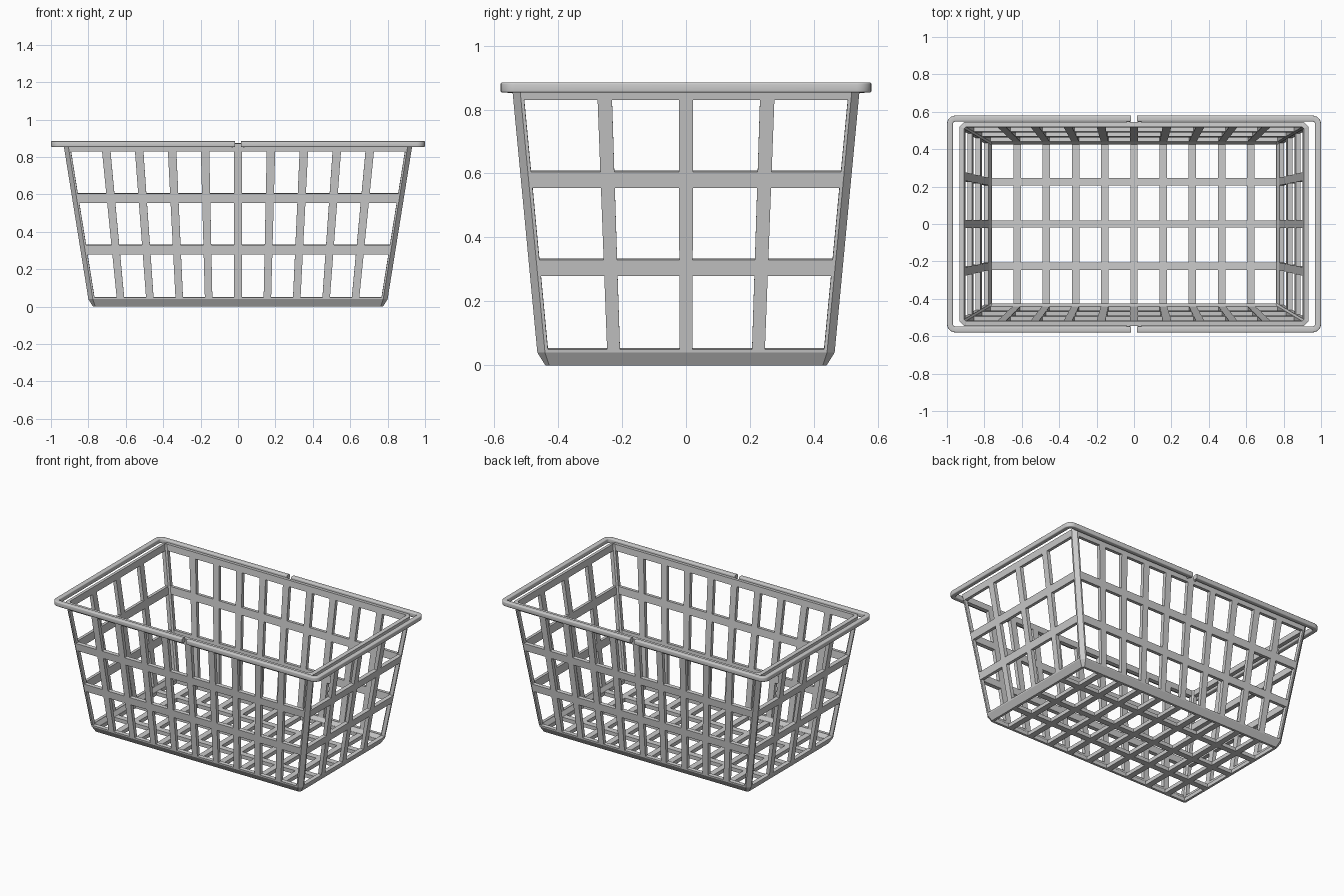
import bpy, bmesh, math
from mathutils import Vector

if "Cube" in bpy.data.objects:
    bpy.data.objects.remove(bpy.data.objects["Cube"])

X_SLATS = [i * 0.156 for i in range(-4, 5)]
Y_SLATS = [-0.225, 0, 0.225]


def breaks(half, slats, z):
    # lattice lines along one axis: chamfer, post strip, slats, post strip, chamfer
    s = 1 + 0.155 * z
    c, w = (0.012, 0.004) if z == 0 else (0.024, 0.01)
    mid = [(p + d) * s for p in slats for d in (-0.02, 0.02)]
    return [-half, -half + c, -half + c + w] + mid + [half - c - w, half - c, half]


def finish(name, bm):
    me = bpy.data.meshes.new(name)
    bm.to_mesh(me)
    bm.free()
    ob = bpy.data.objects.new(name, me)
    bpy.context.collection.objects.link(ob)
    return ob


def wall(z):
    t = (z - 0.04) / 0.81
    return 0.80 + 0.13 * t, 0.465 + 0.077 * t


# lattice basket: floor grid plus tapered walls, thickened inward
bm = bmesh.new()
heights = [0, 0.04, 0.05, 0.28, 0.33, 0.555, 0.605, 0.83, 0.872]
band = [True, True, False, True, False, True, False, True]
lines = []
for z in heights:
    a, b = (0.775, 0.44) if z == 0 else wall(z)
    lines.append((breaks(a, X_SLATS, z), breaks(b, Y_SLATS, z)))
nx, ny = len(lines[0][0]), len(lines[0][1])
cache = {}


def vert(i, j, k):
    if (i, j, k) not in cache:
        cache[i, j, k] = bm.verts.new((lines[k][0][i], lines[k][1][j], heights[k]))
    return cache[i, j, k]


def is_bar(i, n):
    return i == 0 or i == n - 2 or i % 2 == 1


corners = {(0, 0), (nx - 1, 0), (0, ny - 1), (nx - 1, ny - 1)}
for i in range(nx - 1):
    for j in range(ny - 1):
        if is_bar(i, nx) or is_bar(j, ny):
            cell = [(i, j), (i + 1, j), (i + 1, j + 1), (i, j + 1)]
            bm.faces.new([vert(*p, 0) for p in cell if p not in corners])

ring = ([(i, 0) for i in range(1, nx - 1)] + [(nx - 1, j) for j in range(1, ny - 1)]
        + [(i, ny - 1) for i in range(nx - 2, 0, -1)] + [(0, j) for j in range(ny - 2, 0, -1)])
for k, solid in enumerate(band):
    for p, q in zip(ring, ring[1:] + ring[:1]):
        if p[0] != q[0] and p[1] != q[1]:
            post = True
        elif p[0] != q[0]:
            post = is_bar(min(p[0], q[0]), nx)
        else:
            post = is_bar(min(p[1], q[1]), ny)
        if solid or post:
            bm.faces.new([vert(*p, k), vert(*q, k), vert(*q, k + 1), vert(*p, k + 1)])
bm.normal_update()
for f in bm.faces:
    if f.normal.dot(f.calc_center_median() - Vector((0, 0, 0.45))) < 0:
        f.normal_flip()
basket = finish("basket_lattice", bm)
m = basket.modifiers.new("thickness", 'SOLIDIFY')
m.thickness, m.offset, m.use_even_offset = 0.025, -1, True


# folding handles: rounded-square section swept along a U path
def handle(name, side):
    path = [(0.016, -0.564)]
    r = 0.03
    for cy, a0 in ((-0.564 + r, -90), (0.564 - r, 0)):
        for n in range(7):
            t = math.radians(a0 + 15 * n)
            path.append((0.984 - r + r * math.cos(t), cy + r * math.sin(t)))
    path.append((0.016, 0.564))
    h, c = 0.016, 0.006
    sect = []
    for sx, sz, a0 in ((1, 1, 0), (-1, 1, 90), (-1, -1, 180), (1, -1, 270)):
        for n in range(4):
            t = math.radians(a0 + 30 * n)
            sect.append((sx * (h - c) + c * math.cos(t), sz * (h - c) + c * math.sin(t)))
    bm = bmesh.new()
    rings = []
    for n, p in enumerate(path):
        d = (Vector(path[min(n + 1, len(path) - 1)]) - Vector(path[max(n - 1, 0)])).normalized()
        if n in (0, len(path) - 1):
            d = Vector((1 if n == 0 else -1, 0))
        rings.append([bm.verts.new((side * (p[0] + d.y * u), p[1] - d.x * u, 0.869 + v))
                      for u, v in sect])
    for A, B in zip(rings, rings[1:]):
        for n in range(len(sect)):
            m = (n + 1) % len(sect)
            bm.faces.new((A[n], A[m], B[m], B[n]))
    bm.faces.new(rings[0])
    bm.faces.new(rings[-1])
    bmesh.ops.recalc_face_normals(bm, faces=bm.faces)
    ob = finish(name, bm)
    bpy.context.view_layer.objects.active = ob
    ob.select_set(True)
    bpy.ops.object.shade_smooth_by_angle(angle=math.radians(35))
    ob.select_set(False)


handle("handle_right", 1)
handle("handle_left", -1)

# hinge pins joining the handle ends to the rim
for sx in (-1, 1):
    for sy in (-1, 1):
        bpy.ops.mesh.primitive_cylinder_add(vertices=16, radius=0.009, depth=0.035,
                                            location=(sx * 0.03, sy * 0.541, 0.86),
                                            rotation=(math.pi / 2, 0, 0))
        bpy.context.object.name = "hinge_pin"
        bpy.context.object.select_set(False)
